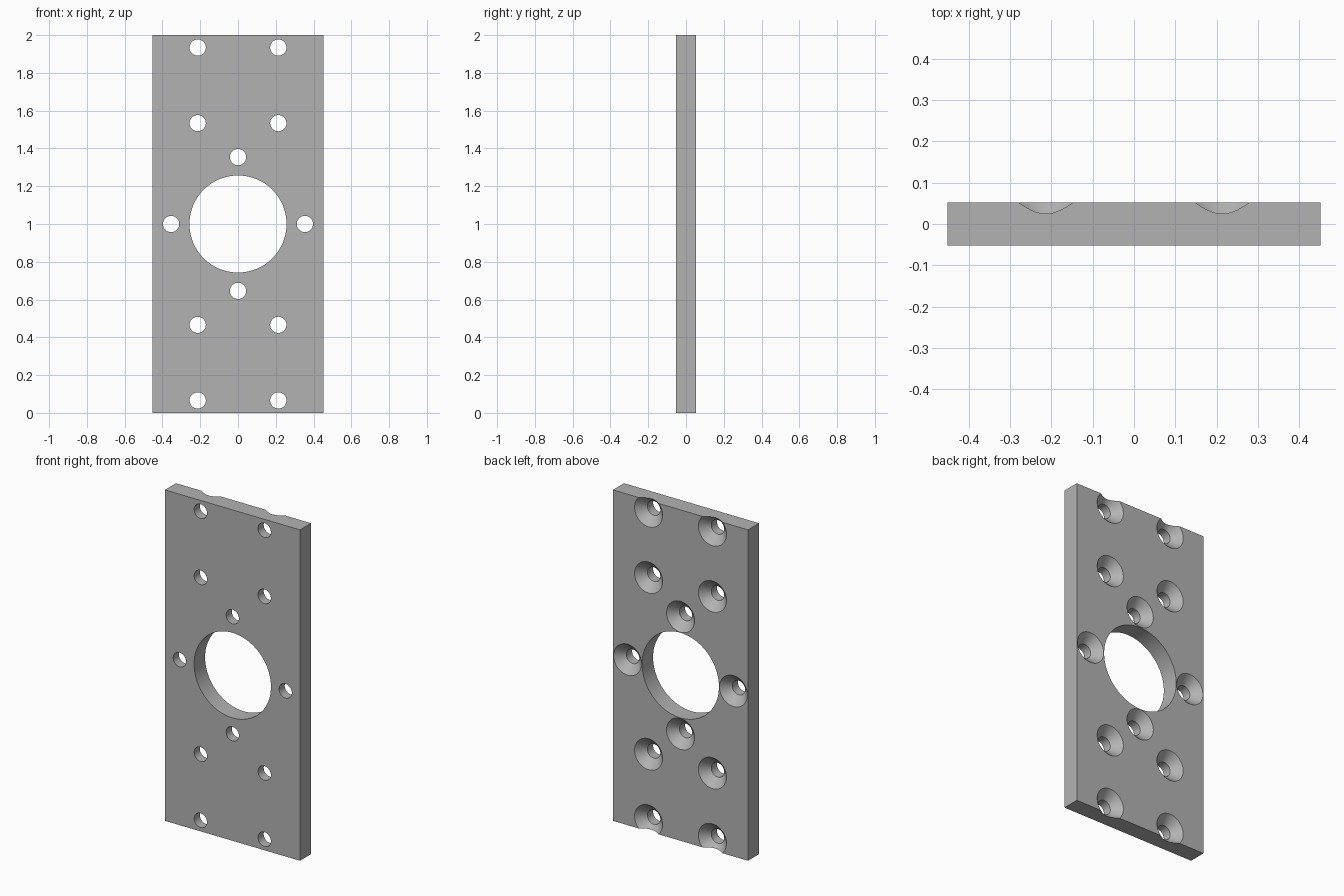
import bpy, bmesh, math

cube = bpy.data.objects.get("Cube")
if cube:
    bpy.data.objects.remove(cube, do_unlink=True)

WIDTH, DEPTH, HEIGHT = 0.903, 0.105, 2.0
BACK = DEPTH / 2
CENTRE = HEIGHT / 2
BORE_R, HOLE_R, SINK_R = 0.257, 0.043, 0.0935
CLEAR = 0.002

grey = bpy.data.materials.new("plain grey")
grey.use_nodes = True
colour = (0.45, 0.45, 0.45, 1)
grey.diffuse_color = colour
grey.node_tree.nodes["Principled BSDF"].inputs["Base Color"].default_value = colour


def make_object(name, bm):
    bmesh.ops.recalc_face_normals(bm, faces=bm.faces)
    mesh = bpy.data.meshes.new(name)
    bm.to_mesh(mesh)
    bm.free()
    mesh.materials.append(grey)
    obj = bpy.data.objects.new(name, mesh)
    bpy.context.collection.objects.link(obj)
    return obj


def add_turned_solid(bm, x, z, profile, sides):
    """Closed solid turned about a front-to-back axis; profile is (radius, y)."""
    rings = []
    for radius, y in profile:
        angles = [math.tau * i / sides for i in range(sides)]
        rings.append([bm.verts.new((x + radius * math.cos(a), y, z + radius * math.sin(a)))
                      for a in angles])
    for a, b in zip(rings, rings[1:]):
        for i in range(sides):
            j = (i + 1) % sides
            bm.faces.new((a[i], a[j], b[j], b[i]))
    bm.faces.new(rings[0])
    bm.faces.new(rings[-1])


# Flat plate
bm = bmesh.new()
bmesh.ops.create_cube(bm, size=1)
for v in bm.verts:
    v.co = (v.co.x * WIDTH, v.co.y * DEPTH, v.co.z * HEIGHT + CENTRE)
plate = make_object("mounting_plate", bm)

# Screw hole centres: two rows of pairs at each end, four around the bore
spots = [(sx * 0.2135, CENTRE + sz * dz)
         for sx in (-1, 1) for sz in (-1, 1) for dz in (0.534, 0.934)]
spots += [(0.354 * math.cos(k * math.pi / 2), CENTRE + 0.354 * math.sin(k * math.pi / 2))
          for k in range(4)]

# Cutter: central bore and screw holes countersunk at 45 degrees from the back
bm = bmesh.new()
add_turned_solid(bm, 0, CENTRE, [(BORE_R, -DEPTH), (BORE_R, DEPTH)], 96)
screw_profile = [(HOLE_R, -DEPTH),
                 (HOLE_R, BACK - (SINK_R - HOLE_R)),
                 (SINK_R + CLEAR, BACK + CLEAR)]
for x, z in spots:
    add_turned_solid(bm, x, z, screw_profile, 64)
cutter = make_object("hole_cutter", bm)
cutter.hide_render = True

# Cut the holes and keep the rims crisp
cut = plate.modifiers.new("holes", 'BOOLEAN')
cut.operation = 'DIFFERENCE'
cut.solver = 'EXACT'
cut.object = cutter
bpy.ops.object.select_all(action='DESELECT')
plate.select_set(True)
bpy.context.view_layer.objects.active = plate
bpy.ops.object.modifier_apply(modifier=cut.name)
bpy.data.objects.remove(cutter, do_unlink=True)
bpy.ops.object.shade_smooth_by_angle(angle=math.radians(25))
